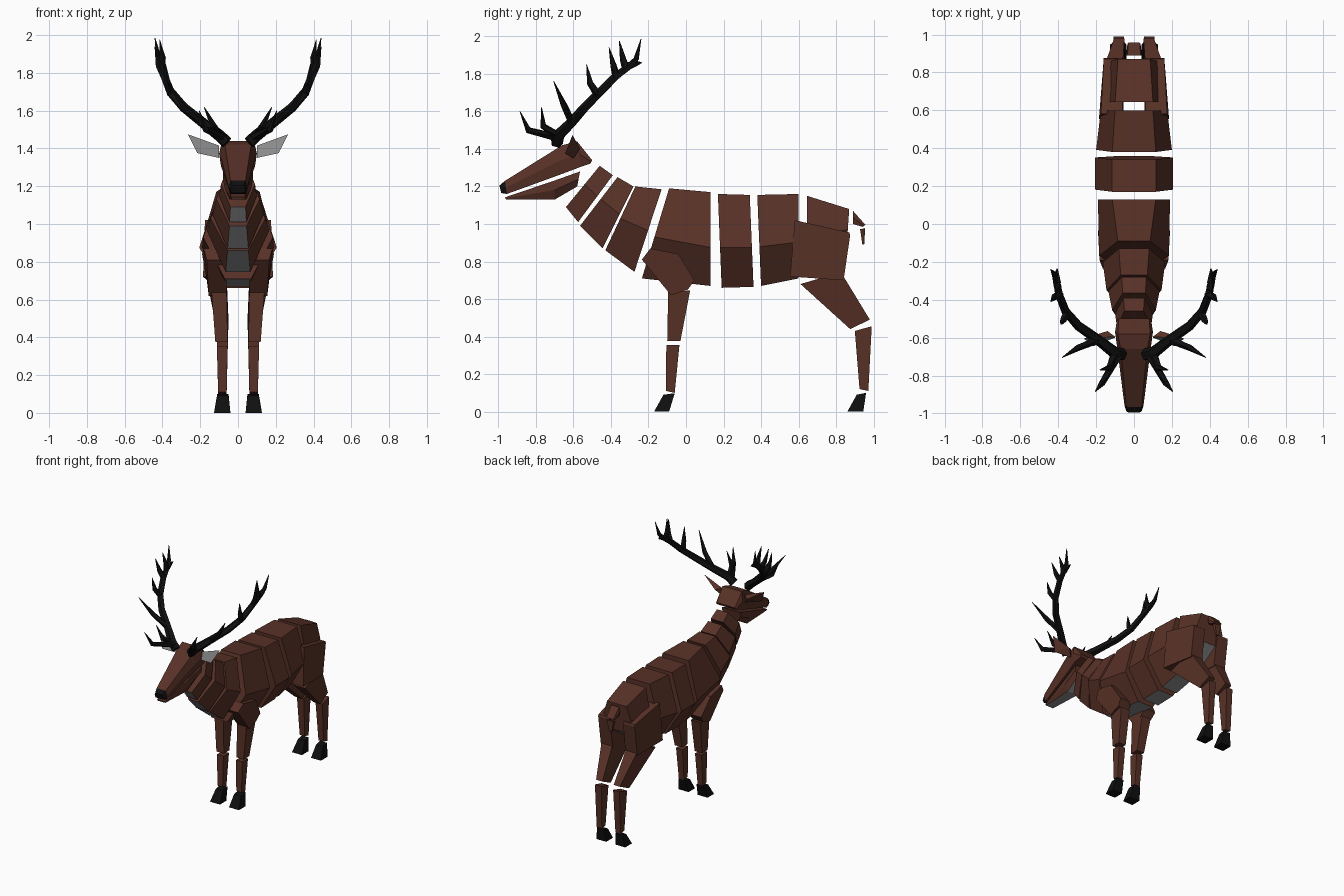
import bpy, bmesh, math
from mathutils import Vector


def material(name, rgb):
    m = bpy.data.materials.new(name)
    m.diffuse_color = (*rgb, 1)
    return m


BROWN = material("brown_hide", (0.098, 0.031, 0.02))
GREY = material("pale_grey", (0.26, 0.26, 0.26))
BLACK = material("black_horn", (0.005, 0.005, 0.005))


def finish(name, bm, mats, mirror=False):
    bmesh.ops.recalc_face_normals(bm, faces=bm.faces)
    me = bpy.data.meshes.new(name)
    bm.to_mesh(me)
    bm.free()
    for m in mats:
        me.materials.append(m)
    ob = bpy.data.objects.new(name, me)
    bpy.context.collection.objects.link(ob)
    if mirror:
        mod = ob.modifiers.new("Mirror", "MIRROR")
        mod.use_mirror_merge = False
    return ob


def skin(bm, rings):
    """Join rings of equal length and cap both ends; returns side faces per strip."""
    vs = [[bm.verts.new(p) for p in r] for r in rings]
    n = len(vs[0])
    strips = [[] for _ in range(n)]
    for a, b in zip(vs, vs[1:]):
        for i in range(n):
            j = (i + 1) % n
            strips[i].append(bm.faces.new((a[i], a[j], b[j], b[i])))
    caps = [bm.faces.new(vs[0]), bm.faces.new(vs[-1])]
    return strips, caps


def hex_loft(name, sections, mats, under=0, tip=0):
    """Sections: top (y, z), bottom (y, z), half widths at top, ridge, bottom, ridge fraction."""
    bm = bmesh.new()
    rings = []
    for ty, tz, by, bz, wt, wm, wb, f in sections:
        my, mz = ty + (by - ty) * f, tz + (bz - tz) * f
        rings.append([(wt, ty, tz), (wm, my, mz), (wb, by, bz),
                      (-wb, by, bz), (-wm, my, mz), (-wt, ty, tz)])
    strips, caps = skin(bm, rings)
    for f in strips[2]:
        f.material_index = under
    if tip:
        caps[0].material_index = tip
        for s in strips:
            s[0].material_index = tip
    return finish(name, bm, mats)


def slab(name, pts, mat):
    """Mirrored solid from a side outline; points are (y, z, inner x, outer x)."""
    bm = bmesh.new()
    skin(bm, [[(xi, y, z) for y, z, xi, xo in pts],
              [(xo, y, z) for y, z, xi, xo in pts]])
    return finish(name, bm, [mat], True)


# Neck and trunk segments, front section then back section
hide = [BROWN, GREY]
trunk = {
    "neck_upper": [(-.46, 1.31, -.64, 1.09, .05, .09, .04, .45),
                   (-.39, 1.26, -.575, 1.01, .055, .10, .045, .45)],
    "neck_middle": [(-.365, 1.25, -.565, .99, .06, .115, .045, .45),
                    (-.28, 1.20, -.445, .87, .065, .135, .055, .45)],
    "neck_lower": [(-.27, 1.20, -.43, .86, .07, .145, .055, .5),
                   (-.13, 1.185, -.275, .745, .08, .165, .065, .5)],
    "chest": [(-.09, 1.19, -.235, .71, .085, .185, .07, .54),
              (.13, 1.17, .13, .67, .115, .19, .07, .59)],
    "belly_front": [(.17, 1.16, .19, .66, .115, .205, .07, .57),
                    (.34, 1.155, .36, .665, .115, .205, .07, .57)],
    "belly_back": [(.38, 1.155, .40, .67, .115, .20, .07, .57),
                   (.60, 1.16, .60, .71, .10, .175, .07, .57)],
    "rump": [(.645, 1.15, .645, .72, .10, .14, .07, .5),
             (.87, 1.08, .855, .86, .085, .12, .06, .5)],
}
for name, secs in trunk.items():
    hex_loft(name, secs, hide, under=1)

# Tail
hex_loft("tail_base", [(.89, 1.07, .89, 1.00, .035, .042, .035, .5),
                       (.957, .995, .94, .985, .03, .035, .03, .5)], hide)
hex_loft("tail_tip", [(.955, .978, .928, .972, .03, .033, .03, .5),
                      (.95, .89, .94, .89, .012, .015, .012, .5)], hide)

# Head with black muzzle, and jaw with pale underside
hex_loft("head", [(-.995, 1.205, -.985, 1.165, .03, .04, .035, .5),
                  (-.965, 1.23, -.955, 1.16, .04, .05, .042, .5),
                  (-.66, 1.42, -.66, 1.267, .07, .088, .075, .5),
                  (-.58, 1.44, -.56, 1.305, .085, .10, .09, .5),
                  (-.50, 1.34, -.51, 1.322, .08, .09, .08, .5)],
         [BROWN, GREY, BLACK], tip=2)
hex_loft("jaw", [(-.965, 1.142, -.96, 1.13, .035, .037, .033, .5),
                 (-.70, 1.232, -.70, 1.13, .065, .068, .045, .5),
                 (-.565, 1.28, -.58, 1.20, .08, .08, .05, .5)], hide, under=1)

# Ears: pale inner face, brown back
bm = bmesh.new()
rim = [bm.verts.new(p) for p in ((.10, -.60, 1.35), (.10, -.595, 1.415),
                                 (.265, -.605, 1.475), (.215, -.645, 1.375))]
back = bm.verts.new((.14, -.565, 1.40))
bm.faces.new(rim).material_index = 1
for i in range(4):
    bm.faces.new((rim[i], rim[(i + 1) % 4], back))
finish("ear", bm, hide, True)

# Front legs
slab("shoulder", [(-.235, .81, .06, .165), (-.19, .87, .06, .182),
                  (-.04, .84, .06, .19), (.045, .70, .06, .165),
                  (.01, .65, .06, .155), (-.08, .62, .06, .155)], BROWN)
slab("front_upper_leg", [(-.095, .64, .06, .14), (.022, .645, .06, .14),
                         (-.03, .375, .055, .12), (-.10, .375, .055, .12)], BROWN)
slab("front_lower_leg", [(-.105, .355, .055, .112), (-.035, .355, .055, .112),
                         (-.06, .10, .06, .105), (-.107, .11, .06, .105)], BROWN)
slab("front_hoof", [(-.12, .09, .05, .11), (-.06, .098, .05, .11),
                    (-.09, 0, .04, .127), (-.17, 0, .04, .127)], BLACK)

# Hind legs
slab("thigh", [(.58, 1.02, .06, .175), (.87, .955, .06, .16),
               (.875, .94, .06, .16), (.84, .70, .055, .16),
               (.555, .72, .055, .185)], BROWN)
slab("hind_upper_leg", [(.61, .68, .06, .16), (.73, .715, .06, .16),
                        (.84, .72, .06, .155), (.98, .49, .05, .105),
                        (.875, .44, .05, .112)], BROWN)
slab("hind_lower_leg", [(.90, .43, .052, .112), (.99, .455, .052, .108),
                        (.972, .11, .06, .105), (.925, .12, .06, .105)], BROWN)
slab("hind_hoof", [(.91, .09, .05, .11), (.96, .10, .05, .11),
                   (.945, 0, .04, .127), (.86, 0, .04, .127)], BLACK)


# Antlers: tapered five-sided tubes
def horn(bm, pts, radii, sides=5):
    pts = [Vector(p) for p in pts]
    rings = []
    for i, (p, r) in enumerate(zip(pts, radii)):
        d = (pts[min(i + 1, len(pts) - 1)] - pts[max(i - 1, 0)]).normalized()
        u = d.cross(Vector((1, -1, .3))).normalized()
        v = d.cross(u)
        rings.append([p + r * (u * math.cos(a) + v * math.sin(a))
                      for a in (math.tau * k / sides for k in range(sides))])
    skin(bm, rings)


bm = bmesh.new()
horn(bm, [(.06, -.69, 1.43), (.10, -.68, 1.47), (.19, -.61, 1.54), (.29, -.54, 1.62),
          (.36, -.46, 1.70), (.395, -.37, 1.79), (.41, -.30, 1.84), (.42, -.265, 1.88),
          (.44, -.24, 1.985)],
     [.034, .033, .028, .026, .024, .022, .018, .015, .002])
tines = [
    [(.08, -.69, 1.46), (.17, -.84, 1.50), (.205, -.885, 1.60)],
    [(.10, -.68, 1.47), (.13, -.76, 1.52), (.18, -.77, 1.62)],
    [(.19, -.61, 1.54), (.29, -.65, 1.63), (.38, -.705, 1.76)],
    [(.355, -.47, 1.69), (.375, -.51, 1.75), (.385, -.53, 1.85)],
    [(.39, -.37, 1.78), (.42, -.385, 1.84), (.44, -.41, 1.94)],
    [(.405, -.32, 1.83), (.40, -.335, 1.88), (.415, -.355, 1.975)],
    [(.405, -.31, 1.84), (.41, -.27, 1.855), (.405, -.235, 1.86)],
]
for t in tines:
    horn(bm, t, [.022, .018, .002])
finish("antler", bm, [BLACK], True)
